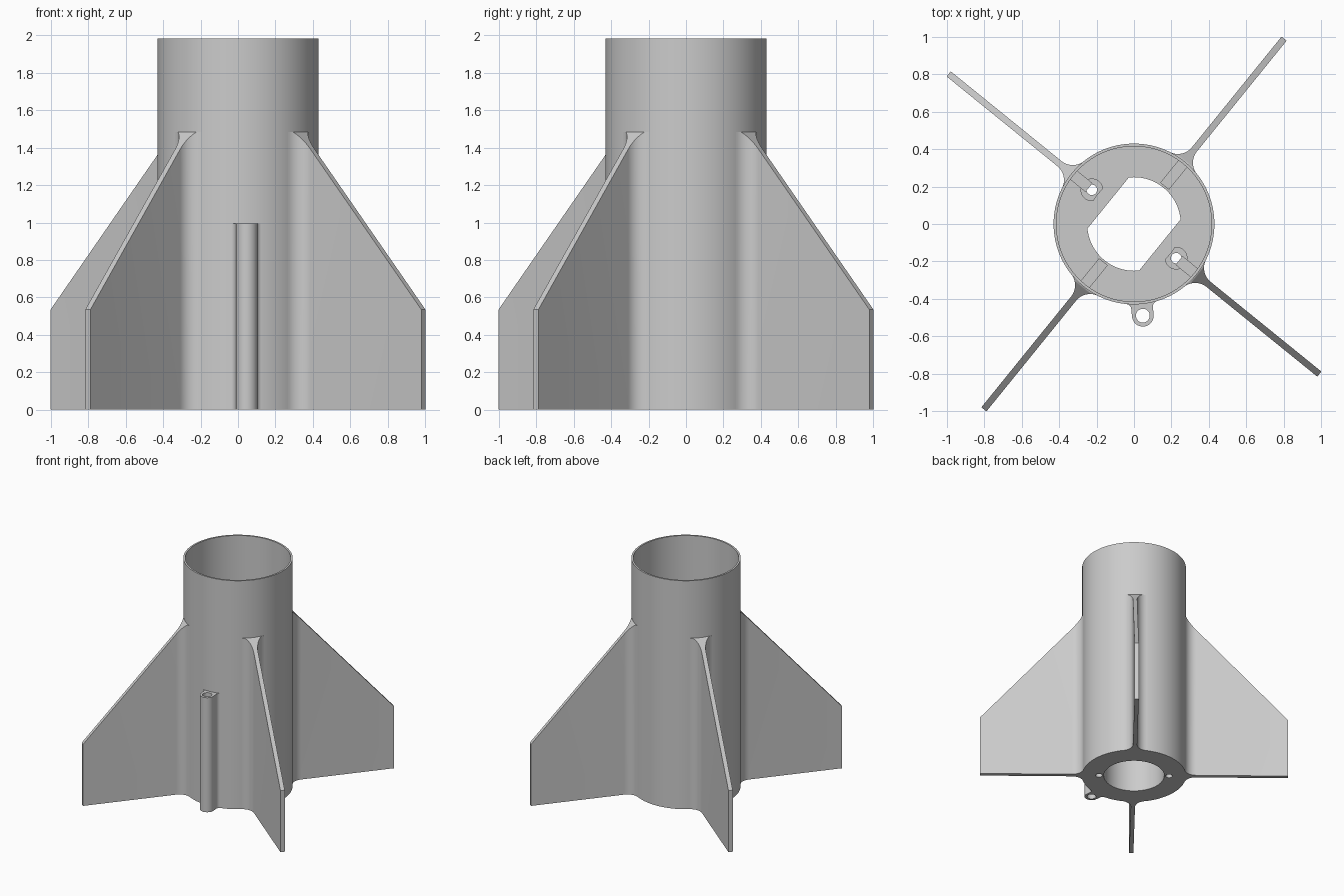
import bpy, bmesh
from math import sin, cos, pi, radians, sqrt, hypot

cube = bpy.data.objects.get("Cube")
if cube:
    bpy.data.objects.remove(cube, do_unlink=True)

BODY_R, BORE_R, HEIGHT = 0.43, 0.415, 1.985
MOUNT_R, MOUNT_TOP = 0.25, 1.0
FIN_ANGLE, FIN_R, FIN_HALF = 51, 1.275, 0.0175
FIN_ROOT_Z, FIN_TIP_Z = 1.485, 0.535
LUG_ANGLE, LUG_DIST, LUG_R, LUG_TOP = -84.5, 0.4925, 0.058, 0.995

grey = bpy.data.materials.new("light grey plastic")
grey.use_nodes = True
grey.diffuse_color = (0.6, 0.6, 0.6, 1)
grey.node_tree.nodes["Principled BSDF"].inputs["Base Color"].default_value = grey.diffuse_color


def finish(name, bm):
    bmesh.ops.remove_doubles(bm, verts=bm.verts, dist=1e-5)
    bmesh.ops.recalc_face_normals(bm, faces=bm.faces)
    mesh = bpy.data.meshes.new(name)
    bm.to_mesh(mesh)
    bm.free()
    mesh.materials.append(grey)
    obj = bpy.data.objects.new(name, mesh)
    bpy.context.collection.objects.link(obj)
    return obj


def activate(obj):
    bpy.ops.object.select_all(action='DESELECT')
    obj.select_set(True)
    bpy.context.view_layer.objects.active = obj


def smooth(obj):
    activate(obj)
    bpy.ops.object.shade_smooth_by_angle(angle=radians(30))


def lathe(name, profile, steps=128):
    """Closed ring: revolve a closed (radius, z) profile."""
    bm = bmesh.new()
    rings = [[bm.verts.new((r * cos(2 * pi * i / steps), r * sin(2 * pi * i / steps), z))
              for r, z in profile] for i in range(steps)]
    n = len(profile)
    for i in range(steps):
        a, b = rings[i], rings[(i + 1) % steps]
        for j in range(n):
            k = (j + 1) % n
            bm.faces.new((a[j], b[j], b[k], a[k]))
    return finish(name, bm)


def rib(name, stations, angle, bottom, top):
    """Upright solid along a radial direction; stations are (distance, half width)."""
    c, s = cos(radians(angle)), sin(radians(angle))
    bm = bmesh.new()
    rows = []
    for u, w in stations:
        rows.append([bm.verts.new((u * c - v * s, u * s + v * c, z))
                     for v, z in ((-w, bottom), (w, bottom), (w, top(u)), (-w, top(u)))])
    for a, b in zip(rows, rows[1:]):
        for j in range(4):
            k = (j + 1) % 4
            bm.faces.new((a[j], b[j], b[k], a[k]))
    bm.faces.new(rows[0])
    bm.faces.new(rows[-1][::-1])
    return finish(name, bm)


def fillet(half, radius, steps=12):
    """Stations of a concave blend from the body wall to a rib side."""
    off = half + radius
    cu = sqrt((BODY_R + radius) ** 2 - off ** 2)
    # arc runs from the tangent point on the wall to the one on the rib
    start = pi - math_acos_angle(cu, off)
    return [(cu - radius * sin(t), off - radius * cos(t))
            for t in (start * (1 - i / steps) for i in range(steps + 1))]


def math_acos_angle(cu, off):
    from math import atan2
    return pi - atan2(cu, off)


def drill(obj, x, y, radius, z0, z1):
    bpy.ops.mesh.primitive_cylinder_add(vertices=32, radius=radius, depth=z1 - z0,
                                        location=(x, y, (z0 + z1) / 2))
    cutter = bpy.context.object
    cutter.hide_render = True
    activate(obj)
    mod = obj.modifiers.new("hole", 'BOOLEAN')
    mod.operation, mod.solver, mod.object = 'DIFFERENCE', 'EXACT', cutter
    bpy.ops.object.modifier_apply(modifier=mod.name)
    bpy.data.objects.remove(cutter, do_unlink=True)


# Body tube with the thick motor mount inside its lower half
body = lathe("body_tube", [(MOUNT_R, 0), (BODY_R, 0), (BODY_R, HEIGHT),
                           (BORE_R, HEIGHT), (BORE_R, MOUNT_TOP), (MOUNT_R, MOUNT_TOP)])

# Two screw holes with counterbores, on the diagonal of one fin pair
for a in (FIN_ANGLE + 90, FIN_ANGLE - 90):
    x, y = 0.29 * cos(radians(a)), 0.29 * sin(radians(a))
    drill(body, x, y, 0.028, -0.1, MOUNT_TOP + 0.1)
    drill(body, x, y, 0.058, MOUNT_TOP - 0.1, MOUNT_TOP + 0.1)
smooth(body)


# Four fins with blended roots
def fin_top(u):
    slope = (FIN_ROOT_Z - FIN_TIP_Z) / (FIN_R - BODY_R)
    return min(FIN_ROOT_Z, FIN_ROOT_Z - slope * (u - BODY_R))


corners = ("back_left", "back_right", "front_right", "front_left")
for i, corner in enumerate(corners):
    angle = FIN_ANGLE + 90 * i
    smooth(rib("fin_" + corner, fillet(FIN_HALF, 0.095) + [(FIN_R, FIN_HALF)],
               angle, 0, fin_top))
    # Short brace on the mount, in line with the fin
    inner = 0.31 if i % 2 else 0.26
    rib("brace_" + corner, [(inner, 0.03), (BORE_R + 0.003, 0.03)], angle,
        MOUNT_TOP - 0.02, lambda u: MOUNT_TOP + 0.02)

# Two flat lips that narrow the motor opening
for side, a in (("right", FIN_ANGLE + 90), ("left", FIN_ANGLE - 90)):
    edge, rim = 0.178, MOUNT_R + 0.002
    us = [edge + (rim - edge) * sin(pi / 2 * i / 12) for i in range(13)]
    rib("motor_stop_" + side, [(u, sqrt(max(0, rim * rim - u * u))) for u in us],
        a, MOUNT_TOP - 0.08, lambda u: MOUNT_TOP - 0.005)

# Launch lug on the front: blended web, rounded nose and a through hole
nose = [(LUG_DIST + LUG_R * sin(pi / 2 * i / 14), LUG_R * cos(pi / 2 * i / 14))
        for i in range(15)]
lug = rib("launch_lug", fillet(LUG_R, 0.03) + nose, LUG_ANGLE, 0, lambda u: LUG_TOP)
drill(lug, LUG_DIST * cos(radians(LUG_ANGLE)), LUG_DIST * sin(radians(LUG_ANGLE)),
      0.037, -0.1, LUG_TOP + 0.1)
smooth(lug)
